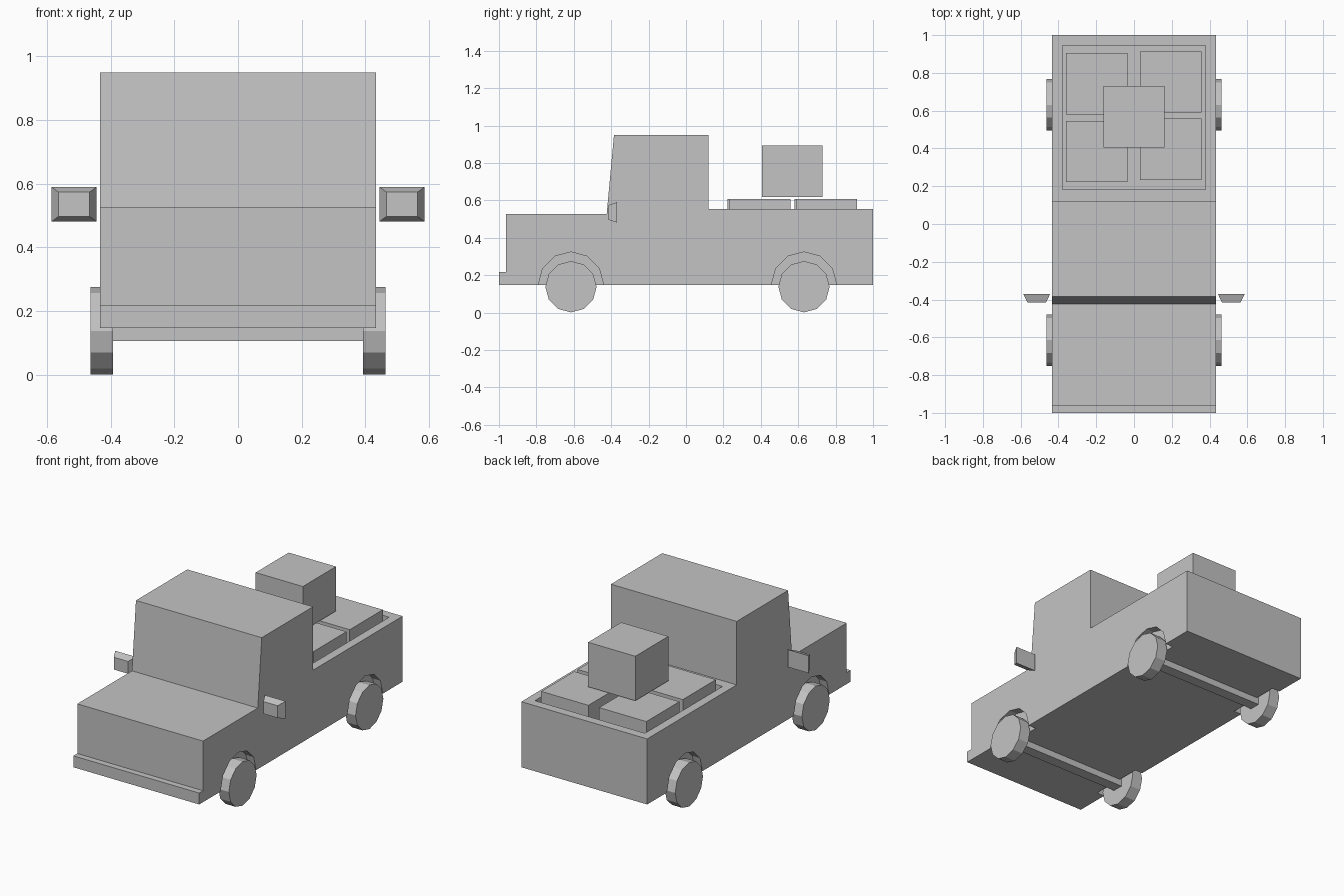
import bpy, bmesh
from math import pi
from mathutils import Matrix

default = bpy.data.objects.get("Cube")
if default:
    bpy.data.objects.remove(default, do_unlink=True)

grey = bpy.data.materials.new("plain grey")
grey.use_nodes = True
colour = (0.55, 0.55, 0.55, 1)
grey.diffuse_color = colour
grey.node_tree.nodes["Principled BSDF"].inputs["Base Color"].default_value = colour


def finish(name, bm):
    bmesh.ops.recalc_face_normals(bm, faces=bm.faces[:])
    mesh = bpy.data.meshes.new(name)
    bm.to_mesh(mesh)
    bm.free()
    mesh.materials.append(grey)
    obj = bpy.data.objects.new(name, mesh)
    bpy.context.scene.collection.objects.link(obj)
    return obj


def box(name, lo, hi):
    bm = bmesh.new()
    bmesh.ops.create_cube(bm, size=1)
    for v in bm.verts:
        v.co = [hi[i] if v.co[i] > 0 else lo[i] for i in range(3)]
    return finish(name, bm)


def disc(name, x0, x1, y, z, radius):
    # Twelve-sided drum lying along x, with a corner at the top
    bm = bmesh.new()
    bmesh.ops.create_cone(bm, cap_ends=True, segments=12, radius1=radius,
                          radius2=radius, depth=abs(x1 - x0),
                          matrix=Matrix.Translation(((x0 + x1) / 2, y, z))
                          @ Matrix.Rotation(pi / 2, 4, 'Y'))
    return finish(name, bm)


def cut(target, cutter):
    cutter.hide_render = True
    mod = target.modifiers.new("cut", 'BOOLEAN')
    mod.operation = 'DIFFERENCE'
    mod.solver = 'EXACT'
    mod.object = cutter
    graph = bpy.context.evaluated_depsgraph_get()
    mesh = bpy.data.meshes.new_from_object(target.evaluated_get(graph))
    target.modifiers.clear()
    target.data = mesh
    bpy.data.objects.remove(cutter, do_unlink=True)


# Body: side profile (y, z) extruded across the width
W = 0.433
profile = [(-1, 0.147), (-1, 0.218), (-0.962, 0.218), (-0.962, 0.527),
           (-0.424, 0.527), (-0.385, 0.95), (0.12, 0.95), (0.12, 0.555),
           (1, 0.555), (1, 0.147)]
bm = bmesh.new()
side = bm.faces.new([bm.verts.new((-W, y, z)) for y, z in profile])
ext = bmesh.ops.extrude_face_region(bm, geom=[side])
bmesh.ops.translate(bm, vec=(2 * W, 0, 0),
                    verts=[g for g in ext["geom"] if isinstance(g, bmesh.types.BMVert)])
body = finish("truck_body", bm)

# Open load bed
cut(body, box("bed_cutter", (-0.379, 0.182, 0.325), (0.379, 0.945, 0.7)))

# Wheels, arches and axles
for end, y in (("front", -0.615), ("rear", 0.631)):
    for label, s in (("left", 1), ("right", -1)):
        cut(body, disc("arch_cutter", s * 0.38, s * 0.5, y, 0.15, 0.174))
        disc(f"{end}_{label}_wheel", s * 0.392, s * 0.463, y, 0.138, 0.137)
    box(f"{end}_axle", (-0.395, y - 0.034, 0.106), (0.395, y + 0.034, 0.174))

# Mirrors: boxes tapering toward the front
for label, s in (("left", 1), ("right", -1)):
    mirror = box(f"{label}_mirror", (s * 0.515 - 0.071, -0.416, 0.481),
                 (s * 0.515 + 0.071, -0.37, 0.59))
    for v in mirror.data.vertices:
        if v.co.y < -0.4:
            v.co.x = s * 0.515 + (v.co.x - s * 0.515) * 0.69
            v.co.z = 0.535 + (v.co.z - 0.535) * 0.7

# Cargo: four crates in the bed and one on top
size, height = 0.325, 0.277
crates = [(-0.198, 0.742, 0.33), (-0.198, 0.384, 0.33), (0.194, 0.752, 0.33),
          (0.194, 0.395, 0.33), (0, 0.568, 0.617)]
for i, (x, y, z) in enumerate(crates):
    h = size / 2
    box(f"cargo_crate_{i + 1}", (x - h, y - h, z), (x + h, y + h, z + height))
